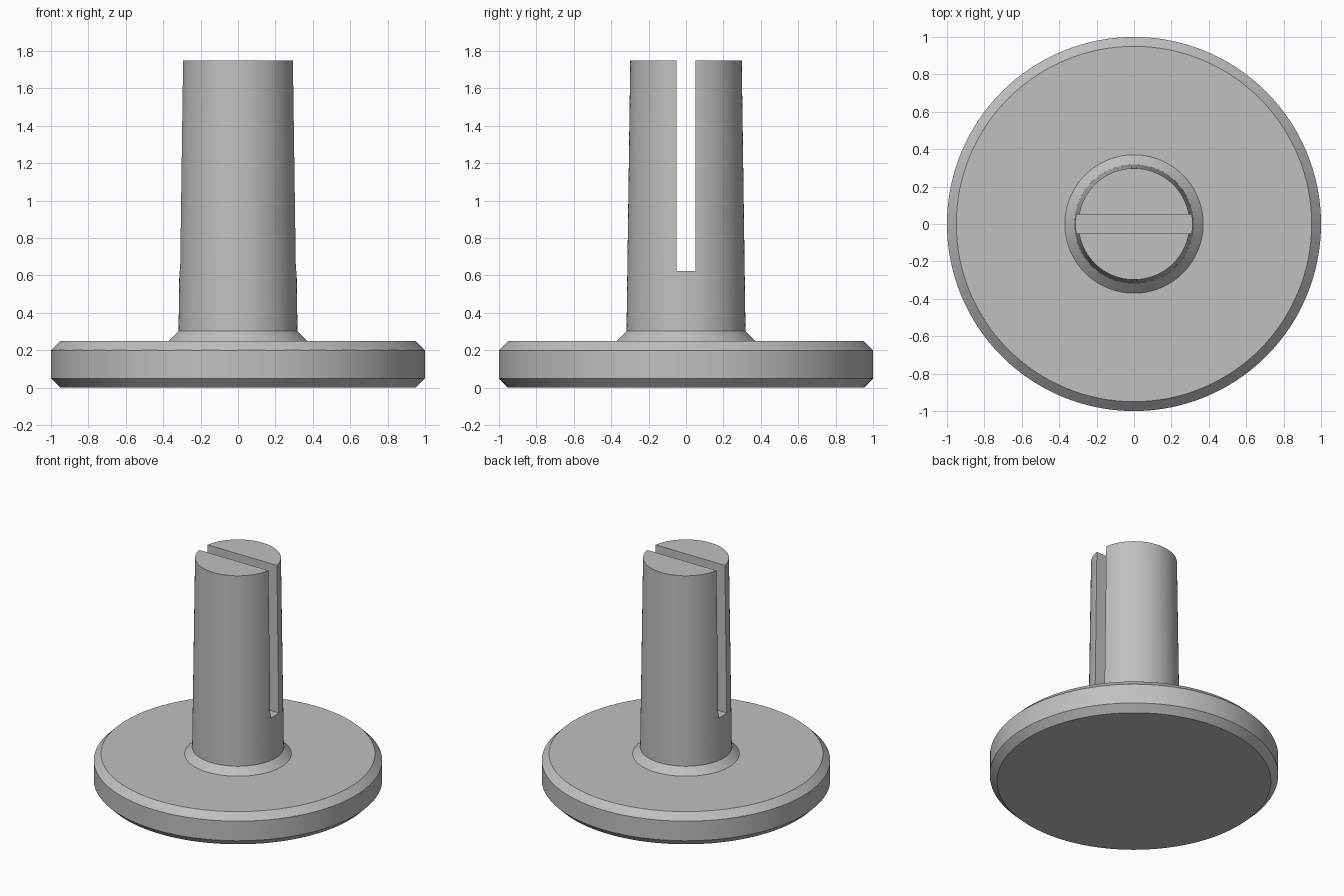
import bpy, bmesh, math

if "Cube" in bpy.data.objects:
    bpy.data.objects.remove(bpy.data.objects["Cube"])

SEGMENTS = 128

grey = bpy.data.materials.new("plain grey")
grey.diffuse_color = (0.53, 0.53, 0.53, 1)
grey.use_nodes = True
grey.node_tree.nodes["Principled BSDF"].inputs["Base Color"].default_value = grey.diffuse_color

# Closed (radius, height) outline: chamfered disc, sloped collar, tapered post
profile = [(0, 0), (0.95, 0), (1, 0.05), (1, 0.2), (0.95, 0.25), (0.37, 0.25),
           (0.318, 0.302), (0.298, 1.75), (0, 1.75)]

bm = bmesh.new()
verts = [bm.verts.new((r, 0, z)) for r, z in profile]
edges = [bm.edges.new(pair) for pair in zip(verts, verts[1:])]
bmesh.ops.spin(bm, geom=verts + edges, cent=(0, 0, 0), axis=(0, 0, 1),
               angle=math.tau, steps=SEGMENTS, use_duplicate=False)
bmesh.ops.remove_doubles(bm, verts=bm.verts, dist=1e-4)
# Merge the flat fans on both ends into single caps
for height in (0, 1.75):
    fan = [f for f in bm.faces if all(abs(v.co.z - height) < 1e-4 for v in f.verts)]
    bmesh.ops.dissolve_faces(bm, faces=fan, use_verts=True)
bmesh.ops.recalc_face_normals(bm, faces=bm.faces)
mesh = bpy.data.meshes.new("post_with_base")
bm.to_mesh(mesh)
bm.free()
mesh.materials.append(grey)
post = bpy.data.objects.new("post_with_base", mesh)
bpy.context.collection.objects.link(post)

# Slot cut through the post along x
bpy.ops.mesh.primitive_cube_add(size=1, location=(0, 0, 1.625))
cutter = bpy.context.object
cutter.name = "slot_cutter"
cutter.scale = (1, 0.102, 2)
cutter.data.materials.append(grey)
bpy.context.view_layer.update()

slot = post.modifiers.new("slot", 'BOOLEAN')
slot.operation = 'DIFFERENCE'
slot.solver = 'EXACT'
slot.object = cutter

bpy.ops.object.select_all(action='DESELECT')
post.select_set(True)
bpy.context.view_layer.objects.active = post
bpy.ops.object.modifier_apply(modifier=slot.name)
bpy.data.objects.remove(cutter, do_unlink=True)
bpy.ops.object.shade_smooth_by_angle(angle=math.radians(30))
